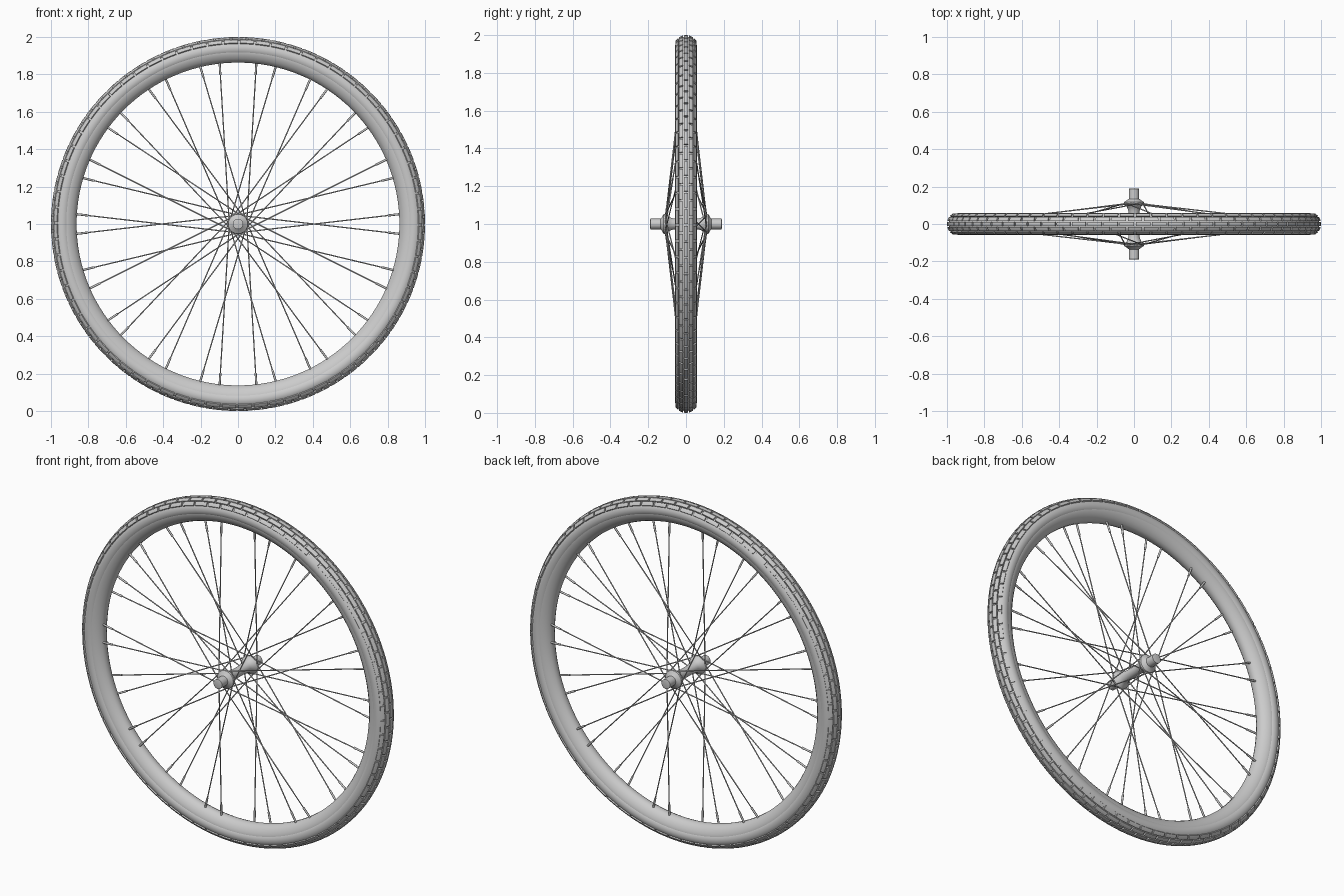
import bpy, bmesh
from math import sin, cos, pi, radians
from mathutils import Vector

if "Cube" in bpy.data.objects:
    bpy.data.objects.remove(bpy.data.objects["Cube"])

CENTRE = Vector((0, 0, 1))


def polar(r, y, a):
    """Point at radius r and angle a around the axle, at depth y."""
    return CENTRE + Vector((r * cos(a), y, r * sin(a)))


def finish(bm, name, angle=35):
    bmesh.ops.recalc_face_normals(bm, faces=bm.faces)
    me = bpy.data.meshes.new(name)
    bm.to_mesh(me)
    bm.free()
    ob = bpy.data.objects.new(name, me)
    bpy.context.collection.objects.link(ob)
    bpy.ops.object.select_all(action='DESELECT')
    ob.select_set(True)
    bpy.context.view_layer.objects.active = ob
    bpy.ops.object.shade_smooth_by_angle(angle=radians(angle))
    return ob


def lathe(name, profile, segs, closed=True):
    """Spin a (radius, y) profile around the axle."""
    bm = bmesh.new()
    rings = [[bm.verts.new(polar(r, y, 2 * pi * i / segs)) for r, y in profile]
             for i in range(segs)]
    n = len(profile)
    for i in range(segs):
        a, b = rings[i], rings[(i + 1) % segs]
        for j in range(n if closed else n - 1):
            k = (j + 1) % n
            bm.faces.new((a[j], a[k], b[k], b[j]))
    if not closed:
        for j in (0, n - 1):
            bm.faces.new([ring[j] for ring in rings])
    return finish(bm, name)


def rod(bm, p, q, radius, sides=8):
    """Capped cylinder from p to q."""
    d = (q - p).normalized()
    u = d.orthogonal().normalized()
    v = d.cross(u)
    ends = [[bm.verts.new(e + radius * (cos(2 * pi * i / sides) * u + sin(2 * pi * i / sides) * v))
             for i in range(sides)] for e in (p, q)]
    for i in range(sides):
        k = (i + 1) % sides
        bm.faces.new((ends[0][i], ends[0][k], ends[1][k], ends[1][i]))
    for e in ends:
        bm.faces.new(e)


# Tyre: oval section
TYRE_R, HALF_W, HALF_H = 0.94, 0.058, 0.05


def section(phi, lift=0.0):
    return TYRE_R + (HALF_H + lift) * cos(phi), (HALF_W + lift * 0.5) * sin(phi)


lathe("tyre", [section(2 * pi * i / 28) for i in range(28)], 144)

# Tread: five staggered rows of raised curved blocks
bm = bmesh.new()
BLOCKS, NA, NP = 72, 3, 3
pitch = 2 * pi / BLOCKS
for row in range(-2, 3):
    mid, half = radians(26 * row), radians(10.5)
    for b in range(BLOCKS):
        start = (b + 0.5 * (row % 2)) * pitch
        layers = []
        for lift in (-0.004, 0.01):
            grid = []
            for i in range(NA + 1):
                a = start + pitch * 0.88 * i / NA
                grid.append([bm.verts.new(polar(*section(mid + half * (2 * j / NP - 1), lift), a))
                             for j in range(NP + 1)])
            layers.append(grid)
        lo, hi = layers
        for g in (lo, hi):
            for i in range(NA):
                for j in range(NP):
                    bm.faces.new((g[i][j], g[i + 1][j], g[i + 1][j + 1], g[i][j + 1]))
        for i in range(NA):
            for j in (0, NP):
                bm.faces.new((lo[i][j], lo[i + 1][j], hi[i + 1][j], hi[i][j]))
        for j in range(NP):
            for i in (0, NA):
                bm.faces.new((lo[i][j], lo[i][j + 1], hi[i][j + 1], hi[i][j]))
finish(bm, "tread_blocks")

# Rim: rounded channel holding the tyre
outer = [(0.932, 0.052), (0.922, 0.053), (0.905, 0.049), (0.885, 0.039), (0.87, 0.024), (0.863, 0.01)]
rim = outer + [(r, -y) for r, y in reversed(outer)] + [(0.925, -0.046), (0.925, 0.046)]
lathe("rim", rim, 128)

# Hub shell: axle ends, flanges and a slimmer barrel
half_hub = [(0.02, 0.19), (0.028, 0.188), (0.028, 0.135), (0.036, 0.128), (0.052, 0.118),
            (0.054, 0.112), (0.052, 0.105), (0.038, 0.092), (0.03, 0.07), (0.027, 0.03)]
lathe("hub", half_hub + [(r, -y) for r, y in reversed(half_hub)], 32, closed=False)

# Spokes: nine crossing pairs per flange, the two sides offset by half a step
for side, name in ((1, "back"), (-1, "front")):
    spokes, nipples = bmesh.new(), bmesh.new()
    for k in range(9):
        a = radians(40 * k + (0 if side > 0 else 20))
        for s in (1, -1):
            hub_end = polar(0.047, side * 0.112, a - s * pi / 2)
            rim_end = polar(0.868, side * 0.014, a + s * radians(3.5))
            rod(spokes, hub_end, rim_end, 0.0032)
            rod(nipples, rim_end.lerp(hub_end, 0.075), rim_end, 0.0058)
    finish(spokes, name + "_spokes", 50)
    finish(nipples, name + "_spoke_nipples", 50)
